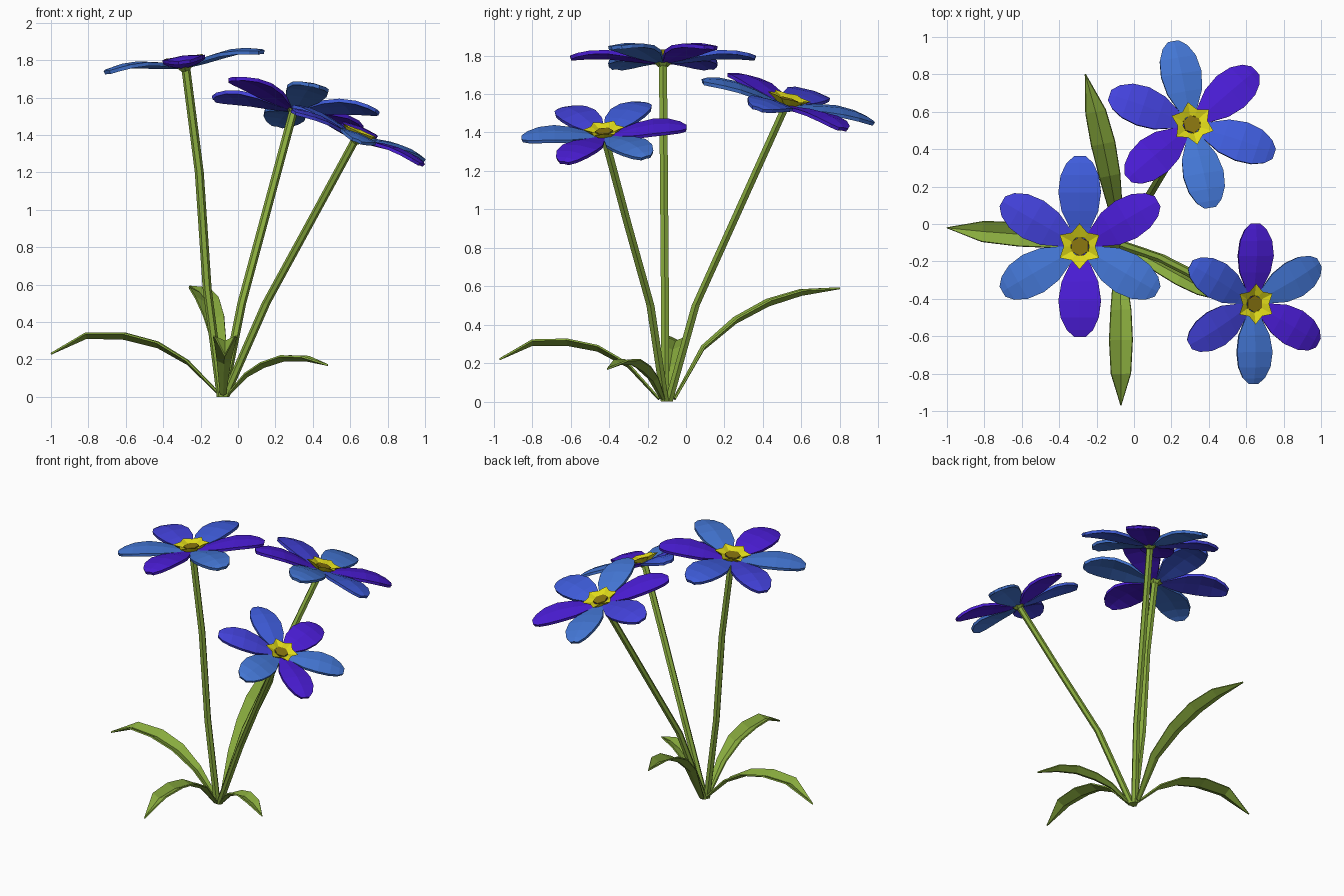
import bpy, bmesh, math
from mathutils import Vector, Matrix

if "Cube" in bpy.data.objects:
    bpy.data.objects.remove(bpy.data.objects["Cube"])


def mat(name, r, g, b):
    m = bpy.data.materials.new(name)
    m.diffuse_color = (r, g, b, 1)
    m.use_nodes = True
    m.node_tree.nodes["Principled BSDF"].inputs["Base Color"].default_value = m.diffuse_color
    return m


GREEN = mat("leaf green", 0.25, 0.41, 0.048)
L = mat("light blue", 0.058, 0.185, 0.67)
M = mat("mid blue", 0.05, 0.11, 0.72)
V = mat("violet blue", 0.057, 0.055, 0.72)
P = mat("purple", 0.07, 0.012, 0.68)
YELLOW = mat("yellow", 0.74, 0.70, 0.01)
OLIVE = mat("dark gold", 0.25, 0.18, 0.005)


def make(name, bm, material, thickness=0, matrix=Matrix()):
    bmesh.ops.recalc_face_normals(bm, faces=bm.faces)
    me = bpy.data.meshes.new(name)
    bm.to_mesh(me)
    bm.free()
    me.materials.append(material)
    ob = bpy.data.objects.new(name, me)
    bpy.context.collection.objects.link(ob)
    ob.matrix_world = matrix
    if thickness:
        mod = ob.modifiers.new("thickness", 'SOLIDIFY')
        mod.thickness = thickness
        mod.offset = 0
    return ob


def loft(bm, rows, closed=False):
    """Join rows of points with quads; returns the vertex rows."""
    vs = [[bm.verts.new(p) for p in r] for r in rows]
    n = len(rows[0])
    for a, b in zip(vs, vs[1:]):
        for i in range(n if closed else n - 1):
            j = (i + 1) % n
            bm.faces.new((a[i], a[j], b[j], b[i]))
    return vs


def ring(r, z, n=6, star=None):
    """Ring of points; with star given, every second radius is replaced."""
    return [Vector(((star if star and i % 2 else r) * math.cos(math.tau * i / n),
                    (star if star and i % 2 else r) * math.sin(math.tau * i / n), z))
            for i in range(n)]


# stems: six-sided tubes through a few points
def stem(name, pts, r=0.024):
    bm = bmesh.new()
    vs = loft(bm, [[p + Vector(q) for p in ring(r, 0)] for q in pts], True)
    bm.faces.new(vs[0])
    bm.faces.new(vs[-1])
    make(name, bm, GREEN)


# leaves: channelled blades folded along the midrib
def leaf(name, pts, width):
    bm = bmesh.new()
    pts = [Vector(p) for p in pts]
    head = pts[-1] - pts[0]
    side = Vector((-head.y, head.x, 0)).normalized()
    prof = [0.25, 0.6, 0.88, 1.0, 0.85, 0.02]
    rows = []
    for p, k in zip(pts, prof):
        w = side * width * k
        up = Vector((0, 0, 0.028 * k * width / 0.06))
        rows.append([p - w + up, p, p + w + up])
    loft(bm, rows)
    make(name, bm, GREEN, 0.01)


# flowers: six arched petals, star crown, dark disc, green cup below
PETAL = [(0.03, 0.02, 0.0), (0.10, 0.055, 0.012), (0.19, 0.098, 0.032),
         (0.29, 0.114, 0.046), (0.38, 0.102, 0.044), (0.445, 0.07, 0.032),
         (0.48, 0.03, 0.02)]  # distance, half width, height


def flower(name, centre, normal, size, start, colours):
    rot = Vector((0, 0, 1)).rotation_difference(Vector(normal)).to_matrix().to_4x4()
    base = Matrix.Translation(centre) @ rot @ Matrix.Scale(size, 4)
    for i, c in enumerate(colours):
        bm = bmesh.new()
        loft(bm, [[(d, -w, h - 0.1 * w), (d, 0, h), (d, w, h - 0.1 * w)] for d, w, h in PETAL])
        spin = Matrix.Rotation(math.radians(start + 60 * i), 4, 'Z')
        make(f"{name}_petal_{i + 1}", bm, c, 0.02, base @ spin)
    spin = base @ Matrix.Rotation(math.radians(start), 4, 'Z')
    bm = bmesh.new()
    loft(bm, [ring(0.05, 0.028, 12), ring(0.123, 0.05, 12, 0.085),
              ring(0.04, 0.0, 12)], True)
    make(f"{name}_crown", bm, YELLOW, 0, spin)
    bm = bmesh.new()
    bm.faces.new([bm.verts.new(p) for p in ring(0.052, 0.031, 6)])
    make(f"{name}_disc", bm, OLIVE, 0.008, spin)
    bm = bmesh.new()
    vs = loft(bm, [ring(0.024, -0.03), ring(0.055, 0.0)], True)
    bm.faces.new(vs[0])
    bm.faces.new(vs[1])
    make(f"{name}_cup", bm, GREEN, 0, spin)


stem("tall_stem", [(-0.09, -0.11, 0), (-0.165, -0.11, 0.58), (-0.207, -0.115, 1.2), (-0.28, -0.12, 1.765)])
stem("back_stem", [(-0.08, -0.09, 0), (0.02, 0.05, 0.5), (0.16, 0.285, 1.02), (0.30, 0.52, 1.54)])
stem("right_stem", [(-0.07, -0.11, 0), (0.15, -0.185, 0.5), (0.385, -0.305, 0.93), (0.63, -0.425, 1.38)])

leaf("left_leaf", [(-0.10, -0.10, 0.01), (-0.27, -0.085, 0.175), (-0.43, -0.07, 0.265),
                   (-0.61, -0.055, 0.31), (-0.81, -0.04, 0.315), (-1.0, -0.02, 0.23)], 0.064)
leaf("front_leaf", [(-0.08, -0.14, 0.01), (-0.075, -0.30, 0.18), (-0.07, -0.46, 0.265),
                    (-0.07, -0.62, 0.295), (-0.07, -0.80, 0.295), (-0.07, -0.97, 0.22)], 0.062)
leaf("back_leaf", [(-0.085, -0.06, 0.01), (-0.10, 0.09, 0.27), (-0.13, 0.26, 0.41),
                   (-0.165, 0.43, 0.50), (-0.205, 0.60, 0.555), (-0.26, 0.80, 0.59)], 0.064)
leaf("right_leaf", [(-0.05, -0.12, 0.01), (0.05, -0.17, 0.11), (0.14, -0.22, 0.16),
                    (0.25, -0.28, 0.195), (0.36, -0.34, 0.195), (0.48, -0.41, 0.17)], 0.05)

flower("tall_flower", (-0.285, -0.12, 1.77), (-0.13, 0, 1), 1.0, 90, [M, V, L, P, L, P])
flower("back_flower", (0.305, 0.525, 1.54), (0.18, 0.28, 1), 0.97, -19, [M, P, L, V, P, L])
flower("right_flower", (0.635, -0.425, 1.38), (0.41, -0.07, 1), 0.89, 150, [M, V, L, P, L, P])
